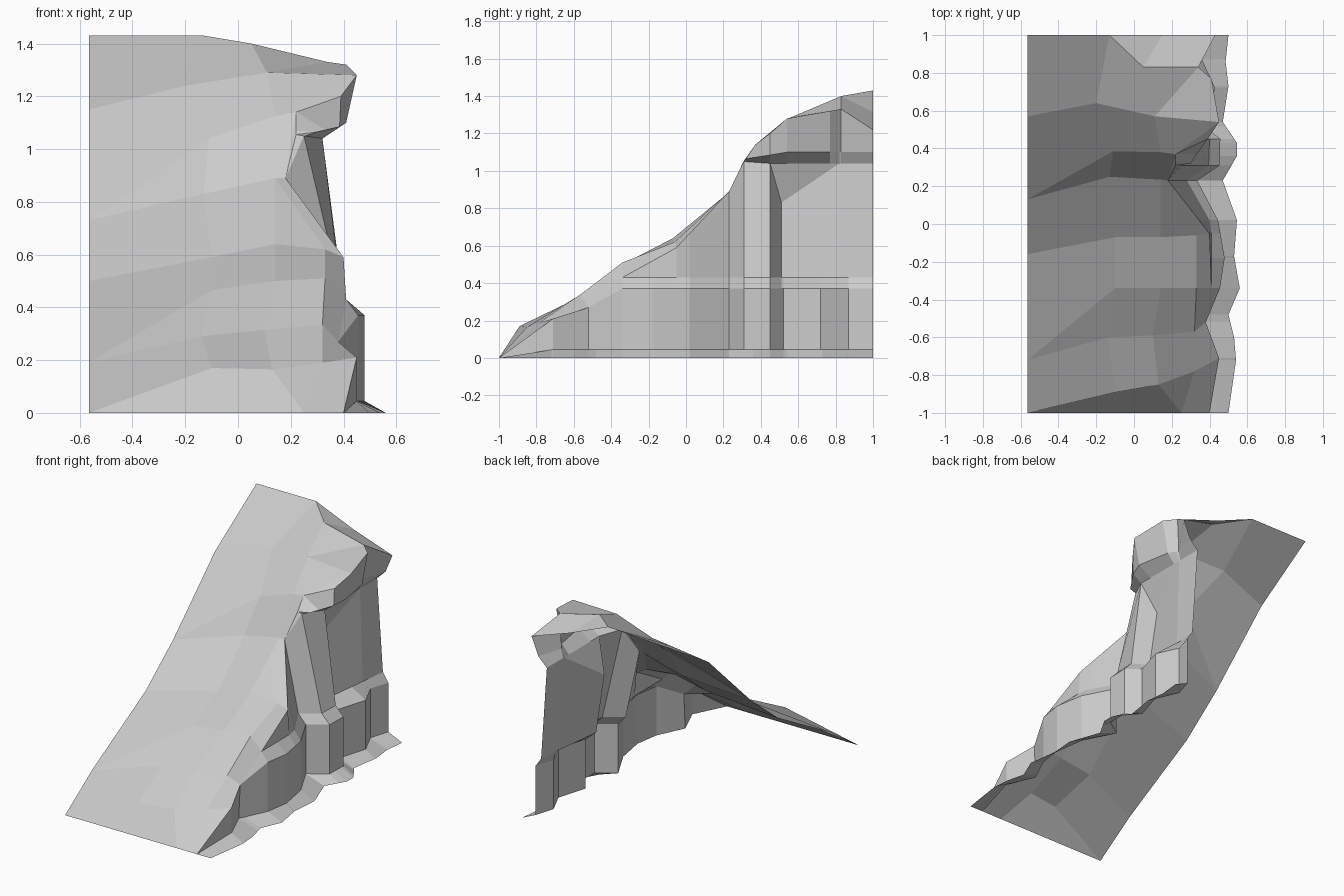
import bpy


def mesh_from_polys(name, polys):
    """Weld matching corners, drop collapsed polygons."""
    index, verts, faces = {}, [], []
    for poly in polys:
        ids = []
        for p in poly:
            key = tuple(round(c, 4) for c in p)
            if key not in index:
                index[key] = len(verts)
                verts.append(key)
            if index[key] not in ids:
                ids.append(index[key])
        if len(ids) > 2:
            faces.append(ids)
    me = bpy.data.meshes.new(name)
    me.from_pydata(verts, [], faces)
    me.validate()
    ob = bpy.data.objects.new(name, me)
    bpy.context.collection.objects.link(ob)
    return ob


def bridge(a, b):
    return [(a[i], a[i + 1], b[i + 1], b[i]) for i in range(len(a) - 1)]


def sample(line, y):
    for p, q in zip(line, line[1:]):
        if p[1] <= y <= q[1]:
            t = (y - p[1]) / (q[1] - p[1])
            return tuple(u + (v - u) * t for u, v in zip(p, q))


def loft(a, b):
    """Bridge two contour lines at every station along y that either uses."""
    lo, hi = max(a[0][1], b[0][1]), min(a[-1][1], b[-1][1])
    ys = sorted({p[1] for p in a + b if lo <= p[1] <= hi})
    return bridge([sample(a, y) for y in ys], [sample(b, y) for y in ys])


def level(z, *xy):
    return [(x, y, z) for x, y in xy]


# Grassy slope, rows running from the left edge to the cliff rim
L = -0.565
lower = [
    [(L, -1, 0), (L, -1, 0), (.25, -1, 0), (.25, -1, 0), (.40, -1, 0)],
    [(L, -1, 0), (-.10, -.89, .17), (.13, -.85, .165), (.32, -.78, .19), (.45, -.71, .21)],
    [(L, -.72, .19), (-.14, -.60, .29), (.10, -.59, .315), (.32, -.57, .335), (.38, -.52, .27)],
    [(L, -.72, .19), (-.10, -.34, .465), (.14, -.34, .50), (.33, -.34, .51), (.41, -.34, .43)],
    [(L, -.16, .50), (-.10, -.07, .59), (.14, -.07, .64), (.33, -.06, .62), (.40, -.05, .59)],
]
upper = [
    lower[-1],
    [(L, .13, .73), (-.13, .25, .83), (.14, .235, .89), (.14, .235, .89), (.18, .23, .89)],
    [(L, .13, .73), (-.11, .385, 1.04), (.14, .38, 1.125), (.14, .38, 1.125), (.22, .37, 1.14)],
    [(L, .57, 1.15), (-.20, .64, 1.24), (.11, .57, 1.29), (.11, .57, 1.29), (.45, .54, 1.28)],
    [(L, 1, 1.43), (-.13, 1, 1.43), (.05, .83, 1.40), (.34, .83, 1.33), (.41, .77, 1.32)],
]
for name, rows in (("lower_slope", lower), ("upper_slope", upper)):
    polys = [q for a, b in zip(rows, rows[1:]) for q in bridge(a, b)]
    if name == "upper_slope":
        # rim fillers and the notch at the back of the summit
        polys += [
            [(.18, .23, .89), (.22, .31, 1.055), (.22, .37, 1.14)],
            [(.22, .37, 1.14), (.39, .45, 1.20), (.45, .54, 1.28)],
            [(-.13, 1, 1.43), (.05, .83, 1.40), (.15, 1, 1.315)],
            [(.05, .83, 1.40), (.34, .83, 1.33), (.43, 1, 1.22), (.15, 1, 1.315)],
        ]
    mesh_from_polys(name, polys)

# Cliff contour lines, each following the face from front to back
skirt = level(0, (.50, -1), (.54, -.72), (.53, -.60), (.50, -.48), (.56, -.34), (.53, -.17),
              (.545, .02), (.47, .23), (.545, .36), (.545, .43), (.47, .54), (.50, .73),
              (.485, .86), (.50, 1))
front = [(.40, -1, 0), (.45, -.71, .21), (.38, -.52, .27)]
blocks = [(.455, -.34), (.48, -.18), (.445, .02), (.335, .23), (.453, .31), (.457, .45),
          (.37, .52), (.43, .72), (.36, .87), (.40, 1)]
foot = front[:1] + level(.045, (.45, -.71), (.37, -.52), *blocks)
block_top = front + level(.37, *blocks)
ledge = front + level(.43, (.41, -.34), (.41, -.05), (.40, .02), (.28, .23), (.395, .31),
                      (.40, .45), (.30, .51), (.36, 1))
rim = front + [(.41, -.34, .43), (.40, -.05, .59), (.18, .23, .89), (.25, .31, 1.05)]
top_edge = rim + level(1.04, (.32, .45), (.318, .82), (.318, 1))
dent = rim + [(.32, .45, 1.04), (.24, .51, .83), (.318, .82, 1.04), (.318, 1, 1.04)]
mesh_from_polys("cliff_skirt", loft(skirt, foot))
mesh_from_polys("cliff_base_blocks", loft(foot, block_top) + loft(block_top, ledge))
mesh_from_polys("cliff_wall", loft(ledge, dent) + loft(dent, top_edge)
                + [[(.18, .23, .89), (.25, .31, 1.05), (.22, .31, 1.055)]])

# Overhanging lip: underside and outer face
lip_low = [(.22, .31, 1.055), (.30, .32, 1.065), (.385, .45, 1.085), (.41, .54, 1.10),
           (.37, .77, 1.10), (.33, .83, 1.10), (.38, 1, 1.10)]
lip_high = [(.22, .31, 1.055), (.22, .37, 1.14), (.39, .45, 1.20), (.45, .54, 1.28),
            (.41, .77, 1.32), (.34, .83, 1.33), (.43, 1, 1.22)]
mesh_from_polys("overhang_lip", loft(top_edge, lip_low) + loft(lip_low, lip_high))
